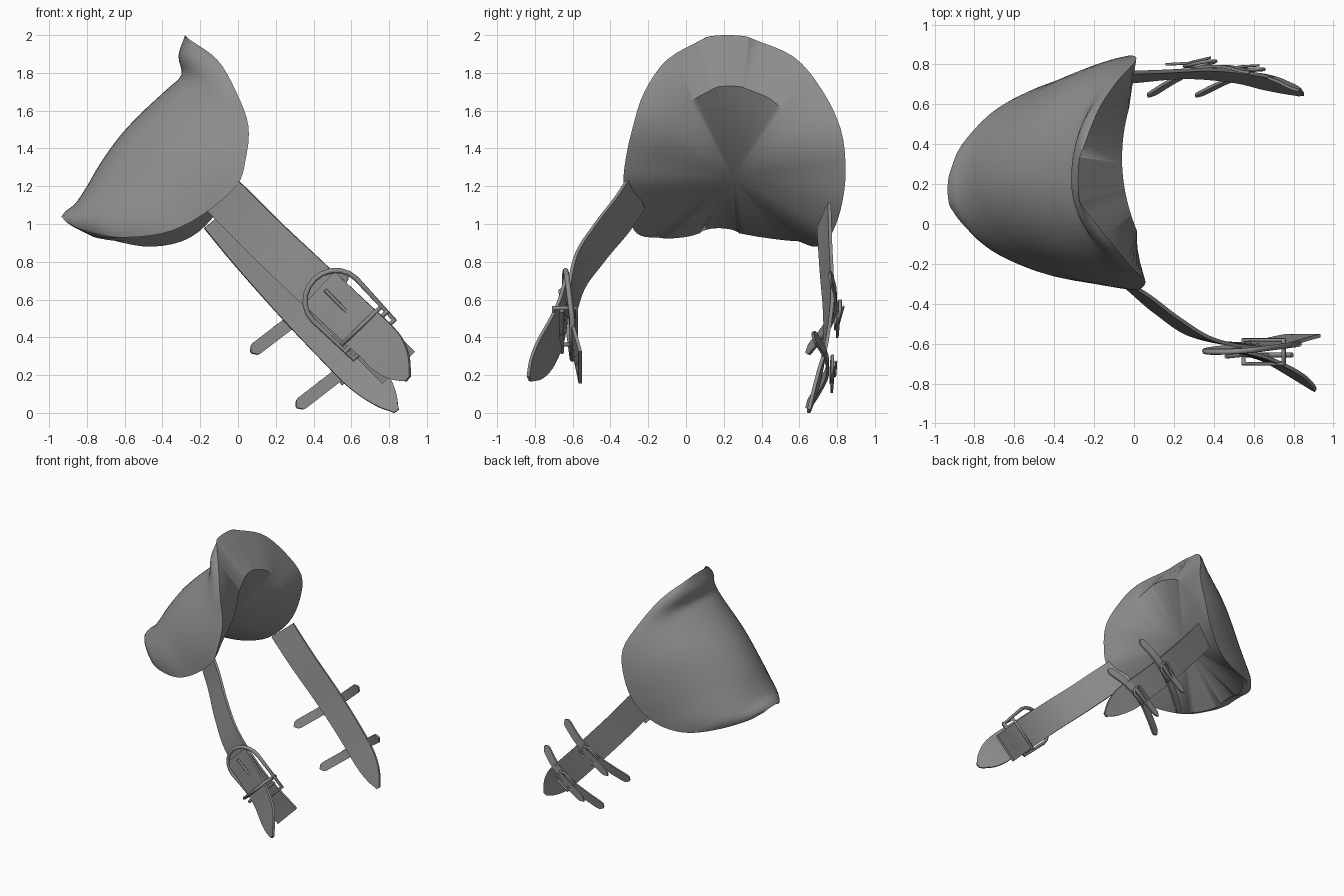
import bpy, bmesh, math
from mathutils import Vector as V

cube = bpy.data.objects.get("Cube")
if cube:
    bpy.data.objects.remove(cube)

grey = bpy.data.materials.new("worn grey")
grey.use_nodes = True
grey.diffuse_color = (0.27, 0.27, 0.27, 1)
grey.node_tree.nodes["Principled BSDF"].inputs["Base Color"].default_value = grey.diffuse_color


def spline(points, steps):
    """Smooth path through the points."""
    p = [V(q) for q in points]
    p = [2 * p[0] - p[1]] + p + [2 * p[-1] - p[-2]]
    out = []
    for i in range(1, len(p) - 2):
        a, b, c, d = p[i - 1:i + 3]
        for s in range(steps):
            t = s / steps
            out.append(0.5 * (2 * b + (c - a) * t + (2 * a - 5 * b + 4 * c - d) * t * t
                              + (3 * b - a - 3 * c + d) * t ** 3))
    return out + [p[-2]]


def finish(name, bm, angle=40):
    bmesh.ops.recalc_face_normals(bm, faces=bm.faces)
    mesh = bpy.data.meshes.new(name)
    bm.to_mesh(mesh)
    bm.free()
    mesh.materials.append(grey)
    ob = bpy.data.objects.new(name, mesh)
    bpy.context.collection.objects.link(ob)
    bpy.ops.object.select_all(action='DESELECT')
    ob.select_set(True)
    bpy.context.view_layer.objects.active = ob
    bpy.ops.object.shade_smooth_by_angle(angle=math.radians(angle))


def strap(name, path, width, thick=0.018, tip=0.0, tail=0.0, lean=(0, 0)):
    """Flat band along a path; tip and tail are the lengths of tapered ends,
    lean tilts the band at its start and end."""
    pts = spline(path, 8)
    run = [0]
    for a, b in zip(pts, pts[1:]):
        run.append(run[-1] + (b - a).length)
    bm = bmesh.new()
    rows = []
    for i, p in enumerate(pts):
        t = (pts[min(i + 1, len(pts) - 1)] - pts[max(i - 1, 0)]).normalized()
        tilt = lean[0] + (lean[1] - lean[0]) * run[i] / run[-1]
        w = t.cross(V((tilt, 1, tilt))).normalized()
        n = w.cross(t)
        h = width / 2
        for length, dist in ((tip, run[-1] - run[i]), (tail, run[i])):
            if length and dist < length:
                h *= max(0.15, (1 - (1 - dist / length) ** 2) ** 0.7)
        rows.append([bm.verts.new(p + w * h * a + n * thick / 2 * b)
                     for a, b in ((-1, -1), (1, -1), (1, 1), (-1, 1))])
    for a, b in zip(rows, rows[1:]):
        for k in range(4):
            bm.faces.new((a[k], a[k - 1], b[k - 1], b[k]))
    bm.faces.new(rows[0])
    bm.faces.new(rows[-1])
    finish(name, bm)


def tube(name, pts, radius, closed=True):
    """Round rod along a list of points."""
    cu = bpy.data.curves.new(name, 'CURVE')
    cu.dimensions = '3D'
    cu.bevel_depth = radius
    cu.bevel_resolution = 2
    cu.use_fill_caps = True
    sp = cu.splines.new('POLY')
    sp.points.add(len(pts) - 1)
    for q, p in zip(sp.points, pts):
        q.co = (*p, 1)
    sp.use_cyclic_u = closed
    sp.use_smooth = True
    cu.materials.append(grey)
    bpy.context.collection.objects.link(bpy.data.objects.new(name, cu))


# Saddle-shaped shell: ridge line and the two hanging edges
ridge = [(-.28, .22, 2), (-.315, .22, 1.89), (-.3, .23, 1.79), (-.38, .23, 1.71),
         (-.52, .23, 1.58), (-.63, .22, 1.46), (-.73, .21, 1.32), (-.8, .2, 1.2),
         (-.86, .18, 1.11), (-.91, .17, 1.07), (-.935, .17, 1.04)]
front = [(-.27, .1, 1.985), (-.11, -.1, 1.87), (-.01, -.22, 1.7), (.055, -.28, 1.52),
         (.04, -.32, 1.34), (-.01, -.33, 1.2), (-.2, -.3, 1.04), (-.4, -.26, .95),
         (-.65, -.16, .93), (-.83, -.02, .97), (-.91, .07, 1.01)]
back = [(-.27, .34, 1.985), (-.18, .57, 1.885), (-.08, .72, 1.71), (.01, .82, 1.5),
        (-.02, .845, 1.28), (-.1, .82, 1.08), (-.25, .76, .93), (-.45, .69, .88),
        (-.65, .59, .91), (-.84, .42, .97), (-.91, .28, 1.01)]
bm = bmesh.new()
ARCH = 14
grid = []
for s, f, b in zip(spline(ridge, 4), spline(front, 4), spline(back, 4)):
    row = []
    for k in range(-ARCH, ARCH + 1):
        u = abs(k) / ARCH
        a = u * math.pi / 2
        r = f if k < 0 else b
        p = s + (r - s) * (1 - math.cos(a))
        p.y = s.y + (r.y - s.y) * (.95 * math.sin(a) + .05 * u ** 5)
        row.append(bm.verts.new(p))
    grid.append(row)
for r0, r1 in zip(grid, grid[1:]):
    for k in range(2 * ARCH):
        bm.faces.new((r0[k], r0[k + 1], r1[k + 1], r1[k]))

# Padded inner lip, thick under the high end, and the fan-shaped lining
rim = (grid[0][::-1] + [r[0] for r in grid[1:-1]] + grid[-1]
       + [r[-1] for r in grid[-2:0:-1]])
centre = V((-.3, .25, 1.25))
inner = []
for v in rim:
    u = min(1, max(0, (v.co.z - 1) / 0.65))
    u = u * u * (3 - 2 * u)
    q = v.co.lerp(centre, 0.03 + 0.33 * u)
    swell = min(.015, -.06 + .09 * ((q.y - .33) / .4) ** 2)
    q.x += (swell - q.x) * u
    low_end = min(1, max(0, (-v.co.x - .6) / .33)) * (1 - u)
    q += V((.1, 0, -.07)) * low_end
    inner.append(bm.verts.new(q))
hub = bm.verts.new(centre)
for i in range(len(rim)):
    bm.faces.new((rim[i - 1], rim[i], inner[i], inner[i - 1]))
    bm.faces.new((inner[i - 1], inner[i], hub))
finish("shell", bm, 50)

# Main straps
strap("front_strap", [(-.1, -.26, 1.17), (.02, -.34, 1.05), (.17, -.46, .9),
                      (.35, -.57, .73), (.6, -.61, .49), (.85, -.56, .24)], .24,
      lean=(.22, 0))
strap("front_strap_flap", [(.43, -.63, .66), (.6, -.66, .5), (.75, -.72, .36),
                           (.9, -.83, .18)], .24, tip=.24, lean=(0, .25))
strap("back_strap", [(-.1, .73, 1.045), (.075, .74, .835), (.335, .755, .545),
                     (.575, .73, .295), (.72, .69, .15), (.84, .65, .01)], .215,
      tip=.32, lean=(-.2, -.05))

# Large buckle, laid out along the strap (d) and across it (w)
mid, d, w = V((.58, -.62, .53)), V((.7, .09, -.71)), V((.72, 0, .69))
outline = [(.2, -.15), (.2, .15), (-.1, .16)]
outline += [(-.1 - .15 * math.sin(a), .16 * math.cos(a))
            for a in [i * math.pi / 10 for i in range(1, 10)]]
outline += [(-.1, -.16)]
tube("large_buckle", [mid + d * a + w * b for a, b in outline], .014)
tube("large_buckle_bar", [mid + d * .14 + w * b + V((0, -.05, 0)) for b in (-.16, .16)],
     .012, False)
tube("large_buckle_prong", [mid + d * a + V((0, -.03 - .15 * max(a, 0), 0))
                            for a in (-.17, .02, .16)], .01, False)
keeper = [(-.14, .03), (.14, .03), (.14, -.09), (-.14, -.09)]
tube("keeper_loop", [mid + d * .1 + w * b + V((0, c, 0)) for b, c in keeper], .012)

# Two small cross straps with buckles on the back strap
crosses = (("upper", V((.33, .78, .52)), (.07, .64, .32), (.58, .76, .74)),
           ("lower", V((.57, .75, .23)), (.31, .64, .03), (.83, .67, .42)))
for name, c, low, high in crosses:
    low, high = V(low), V(high)
    d = (high - low).normalized()
    w = d.cross(V((0, 1, 0))).normalized()
    strap(name + "_cross_strap", [low, low.lerp(c, .5) + V((0, .01, 0)), c,
                                  c.lerp(high, .5) + V((0, .02, 0)), high],
          .07, .014, tip=.04, tail=.04)
    strap(name + "_cross_strap_tail", [c + d * .08 + V((0, .02, 0)), c + V((0, .03, 0)),
                                       c + V((-.17, .02, -.12))], .06, .012, tip=.06)
    frame = [(-.06, -.05), (-.06, .05), (.05, .05), (.08, .03), (.08, -.03), (.05, -.05)]
    tube(name + "_small_buckle", [c + d * a + w * b + V((0, .022, 0)) for a, b in frame], .009)
    tube(name + "_small_prong", [c + d * a + V((0, .042, 0)) for a in (-.06, .07)], .006, False)
